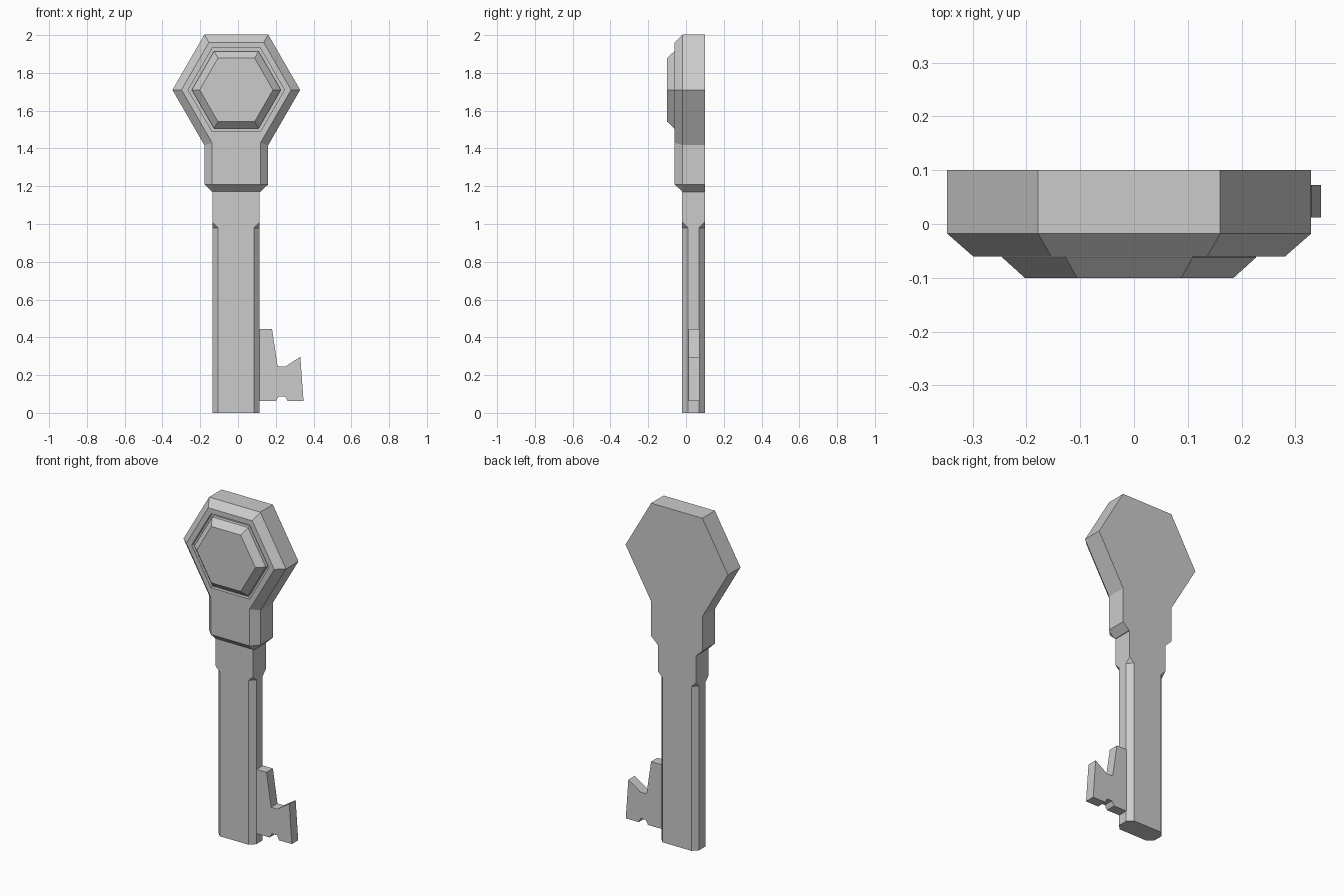
import bpy, bmesh
from math import sin, cos, pi

if "Cube" in bpy.data.objects:
    bpy.data.objects.remove(bpy.data.objects["Cube"])

CX, CZ = -0.009, 1.71      # key axis and centre of the hexagonal head


def loft(name, rings):
    """Skin a stack of equally sized point rings and cap both ends."""
    bm = bmesh.new()
    vs = [[bm.verts.new(p) for p in ring] for ring in rings]
    n = len(vs[0])
    bm.faces.new(vs[0])
    bm.faces.new(vs[-1])
    for a, b in zip(vs, vs[1:]):
        for i in range(n):
            j = (i + 1) % n
            bm.faces.new((a[i], a[j], b[j], b[i]))
    bmesh.ops.remove_doubles(bm, verts=bm.verts, dist=1e-5)
    bmesh.ops.recalc_face_normals(bm, faces=bm.faces)
    me = bpy.data.meshes.new(name)
    bm.to_mesh(me)
    bm.free()
    ob = bpy.data.objects.new(name, me)
    bpy.context.collection.objects.link(ob)
    return ob


def hexagon(r, y):
    return [(CX + r * cos(i * pi / 3), y, CZ + r * sin(i * pi / 3)) for i in range(6)]


def head_outline(r, neck, tip, tip_z, y):
    """Hexagon merging into a neck with chamfered lower corners."""
    h = r * sin(pi / 3)
    join = CZ - (r - neck) * 3 ** 0.5
    half = [(r / 2, CZ + h), (r, CZ), (neck, join), (neck, 1.21), (tip, tip_z)]
    pts = half + [(-x, z) for x, z in reversed(half)]
    return [(CX + x, y, z) for x, z in pts]


# head and neck: flat back, bevelled front
head = loft("head", [head_outline(0.338, 0.169, 0.127, 1.17, 0.10),
                     head_outline(0.338, 0.169, 0.127, 1.17, -0.018),
                     head_outline(0.29, 0.128, 0.128, 1.21, -0.06)])

# shallow recess in the head face
cutter = loft("recess_cutter", [hexagon(0.255, -0.12), hexagon(0.255, -0.04)])
cutter.hide_render = True
cutter.hide_viewport = False
mod = head.modifiers.new("recess", 'BOOLEAN')
mod.operation = 'DIFFERENCE'
mod.solver = 'EXACT'
mod.object = cutter
bpy.context.view_layer.objects.active = head
bpy.ops.object.modifier_apply(modifier=mod.name)
bpy.data.objects.remove(cutter)

# raised hexagonal boss in the recess
loft("head_boss", [hexagon(0.236, -0.038), hexagon(0.236, -0.062), hexagon(0.194, -0.10)])


# shaft: square collar running into a chamfered bar
def shaft_ring(z_corner, z_cut, c):
    """Corner point plus a point on either side of it, chamfered by c."""
    w, d = 0.125, 0.06
    ring = []
    for sx, sy, flip in ((1, 1, 0), (-1, 1, 1), (-1, -1, 0), (1, -1, 1)):
        two = [(w, d - c), (w - c, d)]
        if flip:
            two.reverse()
        ring += [(CX - 0.002 + sx * x, 0.04 + sy * y, z_cut) for x, y in two]
    return ring


loft("shaft", [shaft_ring(0, 1.19, 0), shaft_ring(0, 1.01, 0),
               shaft_ring(0, 0.98, 0.03), shaft_ring(0, 0.0, 0.03)])

# notched bit
bit = [(0.10, 0.445), (0.18, 0.445), (0.21, 0.245), (0.25, 0.245), (0.33, 0.297),
       (0.347, 0.062), (0.262, 0.062), (0.25, 0.088), (0.215, 0.088), (0.20, 0.062),
       (0.10, 0.062)]
loft("bit", [[(x, y, z) for x, z in bit] for y in (0.012, 0.072)])
